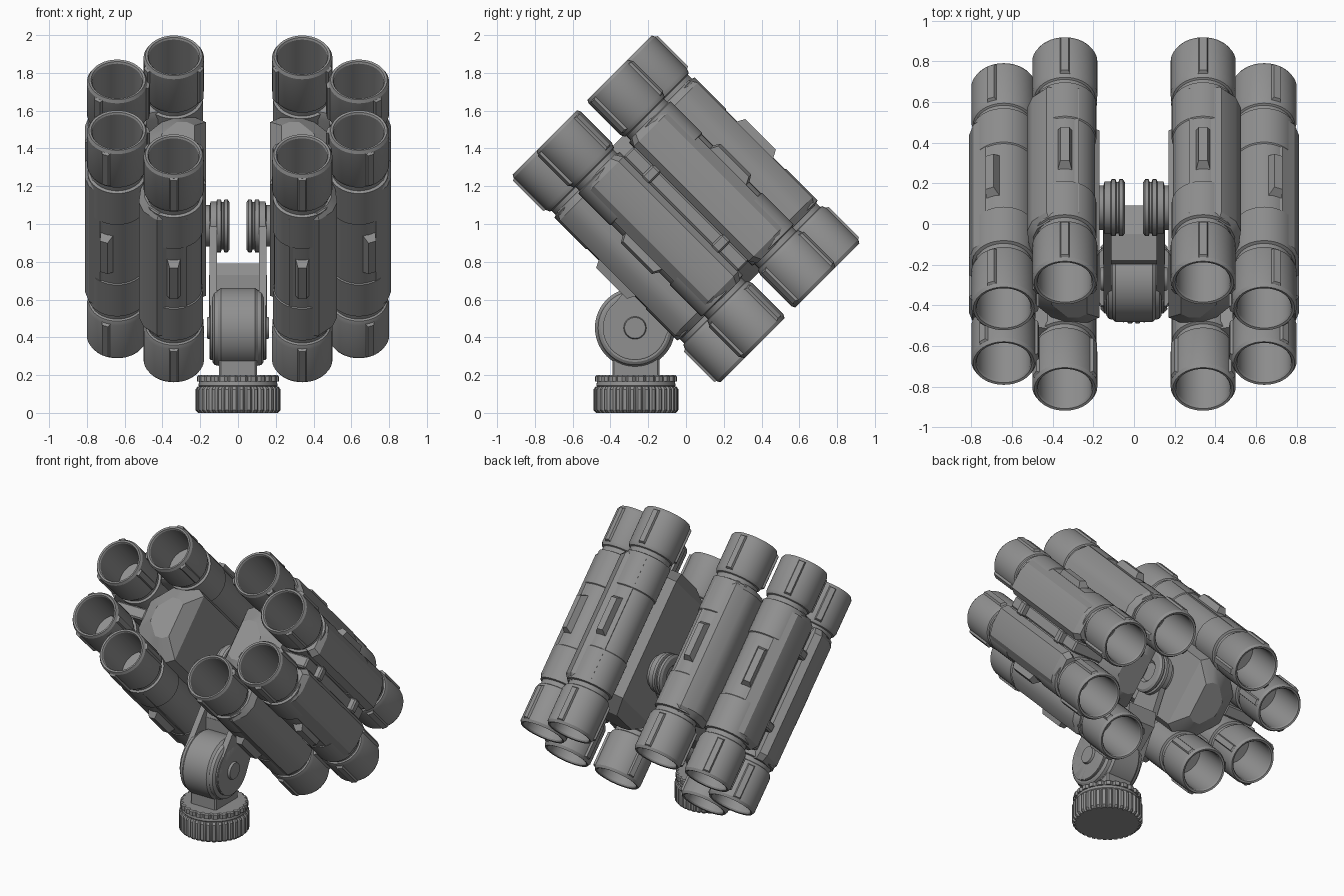
import bpy, bmesh
from math import sin, cos, pi, radians
from mathutils import Matrix, Vector

if "Cube" in bpy.data.objects:
    bpy.data.objects.remove(bpy.data.objects["Cube"])

TILT = Matrix.Translation((0, 0, 1.08)) @ Matrix.Rotation(radians(-45), 4, 'X')
I = Matrix.Identity(4)
GREY = bpy.data.materials.new('dark_grey')
GREY.diffuse_color = (.28, .28, .28, 1)
GREY.use_nodes = True
GREY.node_tree.nodes["Principled BSDF"].inputs["Base Color"].default_value = GREY.diffuse_color


def finish(name, bm, mat=I):
    bmesh.ops.recalc_face_normals(bm, faces=bm.faces)
    bm.transform(mat)
    if mat.determinant() < 0:
        bmesh.ops.reverse_faces(bm, faces=bm.faces)
    me = bpy.data.meshes.new(name)
    bm.to_mesh(me)
    bm.free()
    for p in me.polygons:
        p.use_smooth = True
    me.set_sharp_from_angle(angle=radians(28))
    me.materials.append(GREY)
    ob = bpy.data.objects.new(name, me)
    bpy.context.collection.objects.link(ob)
    return ob


def loft(bm, sections):
    rings = [[bm.verts.new(p) for p in s] for s in sections]
    n = len(rings[0])
    for a, b in zip(rings, rings[1:]):
        for i in range(n):
            bm.faces.new((a[i], a[(i + 1) % n], b[(i + 1) % n], b[i]))
    bm.faces.new(rings[0])
    bm.faces.new(rings[-1])


def place(axis, a, b, t):
    return {'X': (t, a, b), 'Y': (a, t, b), 'Z': (a, b, t)}[axis]


def lathe(bm, profile, axis, centre, n=40):
    # profile: (radius, position along axis)
    loft(bm, [[place(axis, centre[0] + r * cos(2 * pi * i / n), centre[1] + r * sin(2 * pi * i / n), t)
               for i in range(n)] for r, t in profile])


def prism(bm, pts, axis, t0, t1):
    loft(bm, [[place(axis, a, b, t) for a, b in pts] for t in (t0, t1)])


def box(bm, size, mat, bevel=0.01):
    vs = bmesh.ops.create_cube(bm, size=1, matrix=mat @ Matrix.Diagonal((*size, 1)))['verts']
    es = list({e for v in vs for e in v.link_edges})
    bmesh.ops.bevel(bm, geom=es, offset=bevel, segments=1, affect='EDGES')


def fin(bm, c, ang, y, base, top, half_len, r0, r1, slope):
    # raised rib with a narrower top and sloped ends
    m = Matrix.Translation((c[0], y, c[1])) @ Matrix.Rotation(radians(ang), 4, 'Y')
    loft(bm, [[m @ Vector((sx * w, sy * l, r)) for sx, sy in ((-1, -1), (1, -1), (1, 1), (-1, 1))]
              for w, l, r in ((base, half_len, r0), (top, half_len - slope, r1))])


# one tube outline from the bottom of the rear opening to the bottom of the muzzle
half = [(.132, .765), (.138, .775), (.15, .778), (.16, .76), (.16, .525), (.15, .50), (.14, .495),
        (.14, .465), (.155, .46), (.155, .225), (.149, .22)]
TUBE = [(.13, .40)] + half + [(r, -t) for r, t in reversed(half)] + [(.13, -.10)]

INNER, OUTER = (.34, .37), (.64, .19)
SHELLS = {  # faceted armour sections (x, height) beside each tube
    INNER: [(.27, .51), (.43, .515), (.50, .45), (.525, .38), (.51, .22), (.34, .26)],
    OUTER: [(.63, .325), (.73, .315), (.79, .26), (.81, .19), (.81, .075), (.77, .04), (.64, .10)],
}

for sx in (-1, 1):
    side = 'left' if sx < 0 else 'right'
    for sz in (-1, 1):
        level = 'lower' if sz < 0 else 'upper'
        M = TILT @ Matrix.Diagonal((sx, 1, sz, 1))
        for c, kind, ang in ((INNER, 'inner', 0), (OUTER, 'outer', 22)):
            tag = f'{side}_{level}_{kind}'
            bm = bmesh.new()
            lathe(bm, TUBE, 'Y', c)
            finish(tag + '_tube', bm, M)
            # armour with sloped ends
            bm = bmesh.new()
            pts = SHELLS[c]
            loft(bm, [[(x + (c[0] - x) * k, y, z + (c[1] - z) * k) for x, z in pts]
                      for y, k in ((-.47, .16), (-.43, 0), (.43, 0), (.47, .16))])
            finish(tag + '_armour', bm, M)
            # raised handle and cap ribs
            bm = bmesh.new()
            fin(bm, c, ang, 0, .036, .022, .14, .14, .188, .025)
            for a in (0, 120, 240):
                for y in (-.64, .64):
                    fin(bm, c, ang + a, y, .028, .018, .125, .148, .172, .012)
            finish(tag + '_ribs', bm, M)

    # core between the tubes, tapered at both ends
    S = Matrix.Diagonal((sx, 1, 1, 1))
    bm = bmesh.new()
    octagon = [(.17, -.23), (.17, .23), (.25, .28), (.36, .28), (.52, .10), (.52, -.10), (.36, -.28), (.25, -.28)]
    loft(bm, [[(.29 + (x - .29) * k, y, z * k) for x, z in octagon]
              for y, k in ((-.51, .5), (-.42, 1), (.42, 1), (.51, .5))])
    finish(side + '_core', bm, TILT @ S)

    # side rail with clips
    bm = bmesh.new()
    box(bm, (.24, .86, .08), Matrix.Translation((.63, 0, 0)))
    for y in (-.26, .26):
        box(bm, (.08, .06, .09), Matrix.Translation((.75, y, 0)))
    finish(side + '_rail', bm, TILT @ S)

    # pivot disc stack
    bm = bmesh.new()
    lathe(bm, [(.06, .06), (.075, .045), (.125, .045), (.14, .055), (.14, .072), (.126, .077), (.126, .086),
               (.14, .091), (.14, .11), (.13, .115), (.13, .145), (.11, .15), (.11, .19)],
          'X', (.08, .99))
    finish(side + '_pivot_disc', bm, S)

    # yoke arm from knuckle to pivot
    bm = bmesh.new()
    for (cy, cz), r in (((-.27, .45), .165), ((.08, .99), .10)):
        for i in range(40):
            a = 2 * pi * i / 40
            for x in (.11, .15):
                bm.verts.new((x, cy + r * cos(a), cz + r * sin(a)))
    bmesh.ops.convex_hull(bm, input=bm.verts)
    bmesh.ops.dissolve_limit(bm, angle_limit=.01, verts=bm.verts, edges=bm.edges)
    finish(side + '_yoke_arm', bm, S)

    # hub cap on the knuckle
    bm = bmesh.new()
    lathe(bm, [(.17, .12), (.17, .145), (.16, .15), (.06, .15), (.055, .165), (.045, .165)], 'X', (-.27, .45))
    finish(side + '_knuckle_hub', bm, S)

# knuckle wheel
bm = bmesh.new()
lathe(bm, [(.18, -.135), (.195, -.125), (.2, -.11), (.2, -.105), (.212, -.09), (.212, .09),
           (.2, .105), (.2, .11), (.195, .125), (.18, .135)], 'X', (-.27, .45), 56)
finish('knuckle_wheel', bm)

# blocks joining the yoke arms
bm = bmesh.new()
prism(bm, [(-.20, .72), (-.18, .79), (-.05, .79), (.09, .70), (.07, .60), (-.10, .45)], 'X', -.11, .11)
prism(bm, [(-.20, .45), (-.20, .73), (-.05, .73), (.0, .62), (-.10, .45)], 'X', -.153, .153)
finish('yoke_block', bm)

# stem
bm = bmesh.new()
box(bm, (.20, .25, .30), Matrix.Translation((0, -.265, .32)))
finish('stem', bm)


# knurled base knob
def gear(bm, n, r0, r1, levels):
    prof = []
    for i in range(n):
        for f, r in ((0, r0), (.25, r1), (.7, r1), (.95, r0)):
            a = 2 * pi * (i + f) / n
            prof.append((r * cos(a), r * sin(a)))
    loft(bm, [[(x * k, y * k - .265, z) for x, y in prof] for z, k in levels])


bm = bmesh.new()
gear(bm, 36, .213, .225, ((0, .94), (.015, 1), (.125, 1), (.14, .95)))
finish('base_knob', bm)
bm = bmesh.new()
lathe(bm, [(.20, .13), (.21, .145), (.205, .17), (.195, .175)], 'Z', (0, -.265), 48)
finish('base_collar', bm)
bm = bmesh.new()
gear(bm, 24, .205, .218, ((.165, 1), (.192, 1), (.20, .96)))
finish('base_notched_ring', bm)
